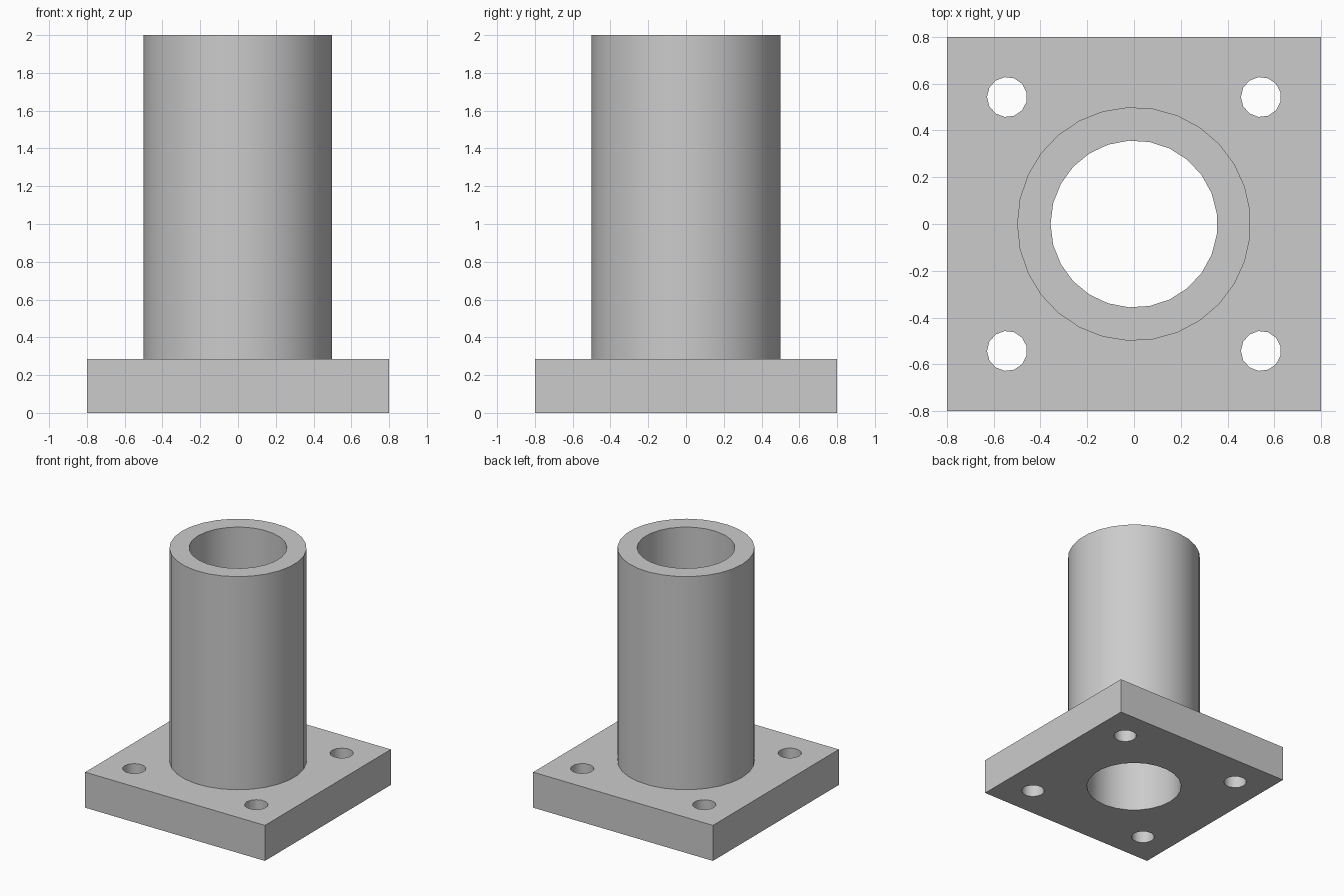
import bpy
import math

cube = bpy.data.objects.get("Cube")
if cube:
    bpy.data.objects.remove(cube, do_unlink=True)

WIDTH, THICK, HEIGHT = 1.6, 0.2857, 2.0
OUTER_R, BORE_R = 0.5, 0.357
BOLT_R, BOLT_AT = 0.0857, 0.543

steel = bpy.data.materials.new("plain_grey")
steel.use_nodes = True
steel.diffuse_color = (0.6, 0.6, 0.6, 1)
steel.node_tree.nodes["Principled BSDF"].inputs["Base Color"].default_value = (0.6, 0.6, 0.6, 1)


def cylinder(name, radius, sides, z0, z1, x=0, y=0):
    """Upright prism with one corner pointing to -x."""
    bpy.ops.mesh.primitive_cylinder_add(
        vertices=sides, radius=radius, depth=z1 - z0,
        location=(x, y, (z0 + z1) / 2), rotation=(0, 0, math.pi / 2))
    ob = bpy.context.object
    ob.name = name
    ob.data.materials.append(steel)
    return ob


def combine(target, tool, operation):
    """Apply a boolean and discard the tool."""
    tool.hide_render = True
    mod = target.modifiers.new(tool.name, 'BOOLEAN')
    mod.operation, mod.object, mod.solver = operation, tool, 'EXACT'
    bpy.ops.object.select_all(action='DESELECT')
    bpy.context.view_layer.objects.active = target
    target.select_set(True)
    bpy.ops.object.modifier_apply(modifier=mod.name)
    bpy.data.objects.remove(tool, do_unlink=True)


# Square base plate
bpy.ops.mesh.primitive_cube_add(size=1, location=(0, 0, THICK / 2))
flange = bpy.context.object
flange.name = "flanged_tube"
flange.scale = (WIDTH, WIDTH, THICK)
bpy.ops.object.transform_apply(location=True, rotation=True, scale=True)
flange.data.materials.append(steel)

# Tube fused to the plate, then bored right through
combine(flange, cylinder("tube", OUTER_R, 29, THICK / 2, HEIGHT), 'UNION')
combine(flange, cylinder("bore", BORE_R, 25, -0.2, HEIGHT + 0.2), 'DIFFERENCE')

# Bolt holes in the four corners
for sx in (-1, 1):
    for sy in (-1, 1):
        hole = cylinder("bolt_hole", BOLT_R, 13, -0.2, THICK + 0.2,
                        sx * BOLT_AT, sy * BOLT_AT)
        combine(flange, hole, 'DIFFERENCE')

# Smooth round walls with crisp rims
bpy.ops.object.select_all(action='DESELECT')
bpy.context.view_layer.objects.active = flange
flange.select_set(True)
bpy.ops.object.shade_smooth_by_angle(angle=math.radians(35))
